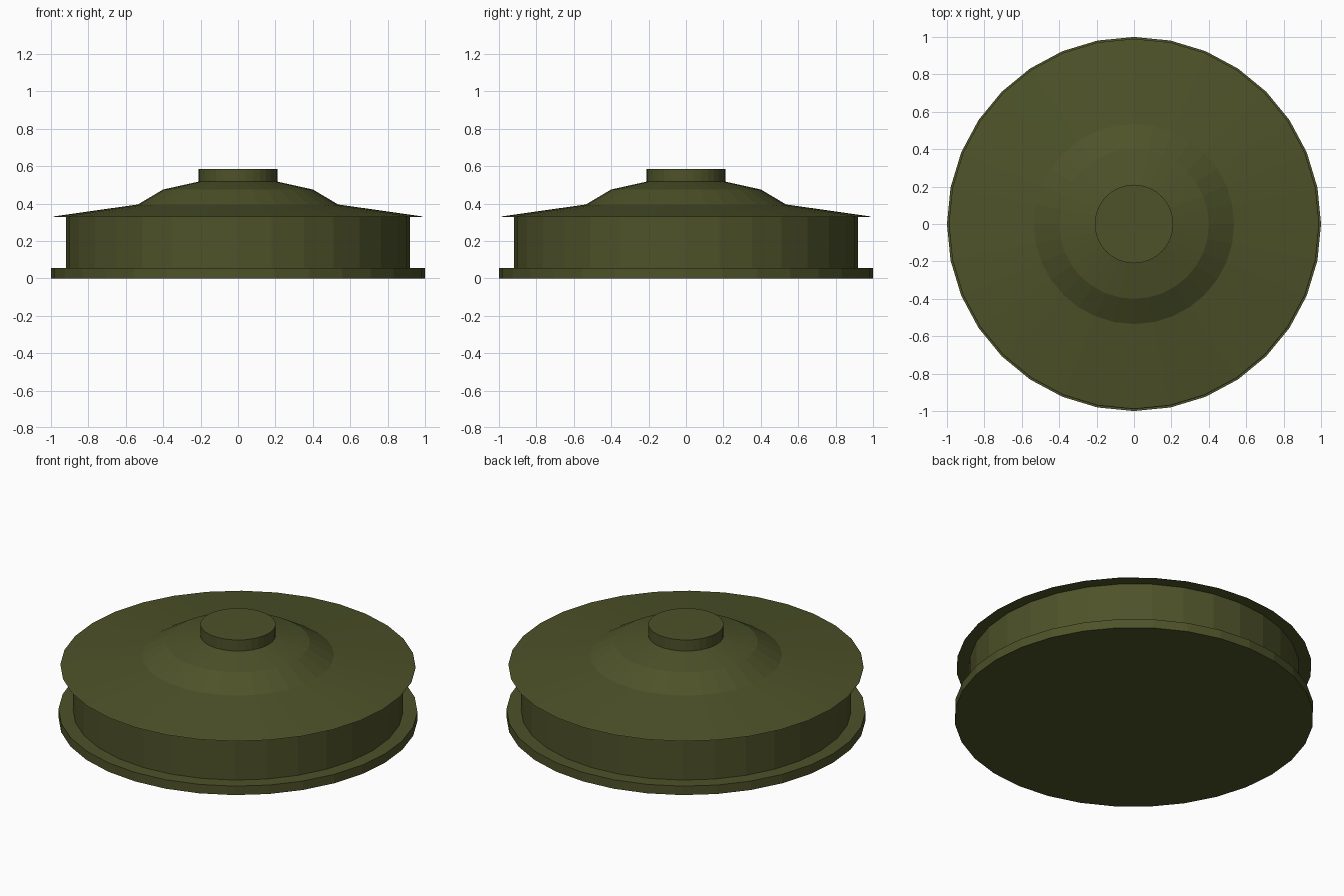
import bpy, bmesh
from math import cos, sin, pi

if "Cube" in bpy.data.objects:
    bpy.data.objects.remove(bpy.data.objects["Cube"])

SIDES = 32

olive = bpy.data.materials.new("olive_paint")
olive.diffuse_color = (0.075, 0.085, 0.022, 1)
olive.use_nodes = True
olive.node_tree.nodes["Principled BSDF"].inputs["Base Color"].default_value = olive.diffuse_color


def lathe(name, profile):
    """Closed flat-faced solid from (radius, z) points, listed bottom to top."""
    bm = bmesh.new()
    rings = [[bm.verts.new((r * cos(2 * pi * i / SIDES), r * sin(2 * pi * i / SIDES), z))
              for i in range(SIDES)] for r, z in profile]
    for low, high in zip(rings, rings[1:]):
        for i in range(SIDES):
            j = (i + 1) % SIDES
            bm.faces.new((low[i], low[j], high[j], high[i]))
    bm.faces.new(rings[0][::-1])
    bm.faces.new(rings[-1])
    mesh = bpy.data.meshes.new(name)
    bm.to_mesh(mesh)
    bm.free()
    mesh.materials.append(olive)
    obj = bpy.data.objects.new(name, mesh)
    bpy.context.collection.objects.link(obj)
    return obj


# Wide foot flange and the drum standing on it
lathe("base_flange", [(1.0, 0), (1.0, 0.055)])
lathe("drum_body", [(0.92, 0.055), (0.92, 0.327)])

# Overhanging sloped lid with a raised dome
lathe("lid", [(0.99, 0.327), (0.985, 0.331), (0.535, 0.395), (0.4, 0.475), (0.21, 0.517)])

# Round button on top
lathe("top_button", [(0.21, 0.517), (0.21, 0.585)])
